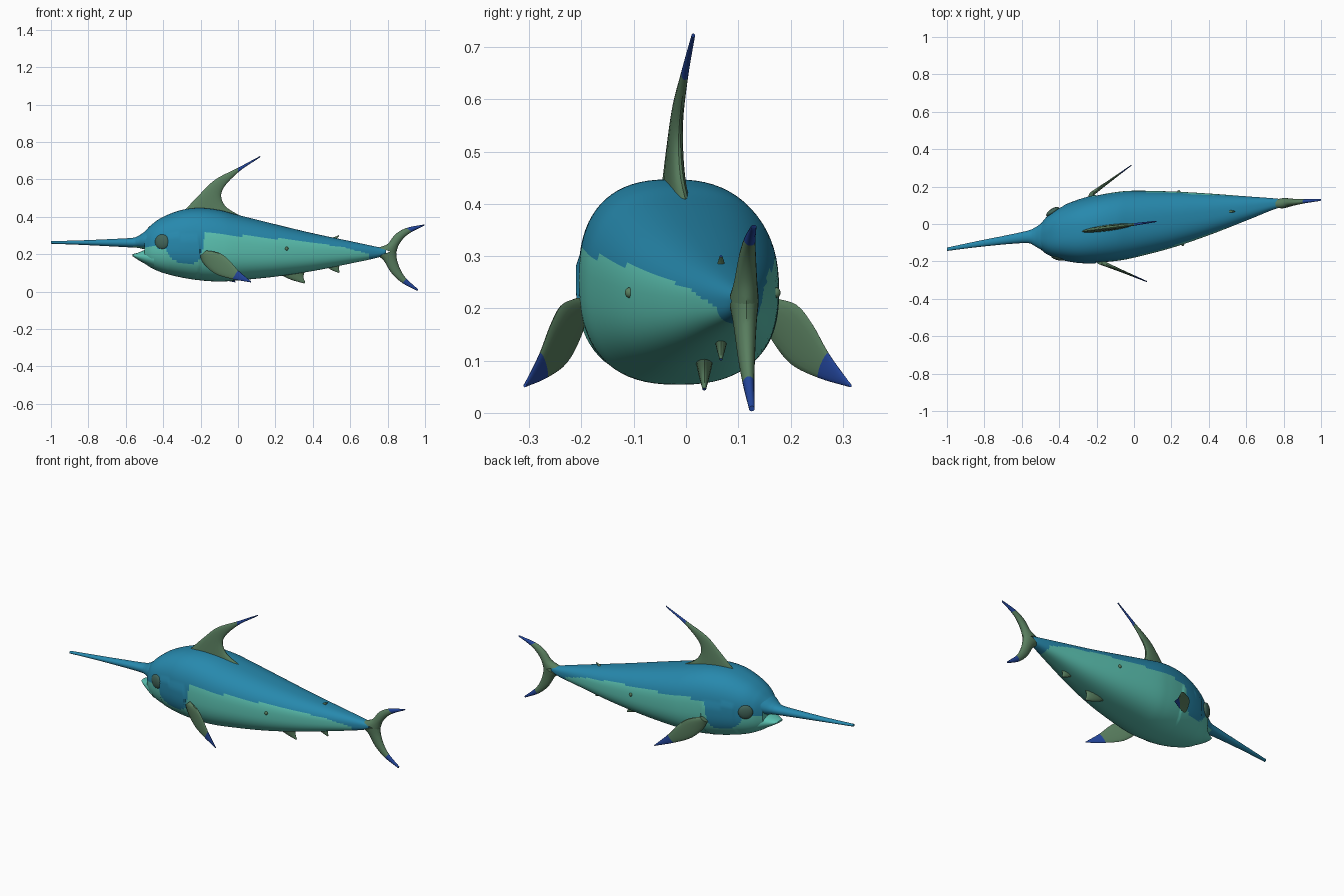
import bpy, bmesh, math
from mathutils import Vector

old = bpy.data.objects.get("Cube")
if old:
    bpy.data.objects.remove(old, do_unlink=True)


def material(name, rgb):
    m = bpy.data.materials.new(name)
    m.use_nodes = True
    m.diffuse_color = (*rgb, 1)
    m.node_tree.nodes["Principled BSDF"].inputs["Base Color"].default_value = (*rgb, 1)
    return m


BLUE = material("ocean blue", (0.02, 0.25, 0.42))
MINT = material("mint belly", (0.107, 0.55, 0.45))
OLIVE = material("olive fin", (0.10, 0.21, 0.115))
NAVY = material("navy fin tip", (0.017, 0.061, 0.33))
EYE = material("dark green eye", (0.055, 0.13, 0.10))


def spline(points, steps):
    """Resample a list of tuples as a Catmull-Rom curve."""
    p = [Vector(q) for q in points]
    p = [2 * p[0] - p[1]] + p + [2 * p[-1] - p[-2]]
    out = []
    for i in range(1, len(p) - 2):
        a, b, c, d = p[i - 1:i + 3]
        for k in range(steps):
            t = k / steps
            out.append(0.5 * (2 * b + (c - a) * t + (2 * a - 5 * b + 4 * c - d) * t * t
                              + (3 * b - a - 3 * c + d) * t ** 3))
    return out + [p[-2]]


def lerp_table(table, x):
    for (x0, y0), (x1, y1) in zip(table, table[1:]):
        if x <= x1:
            return y0 + (y1 - y0) * max(0, (x - x0) / (x1 - x0))
    return table[-1][1]


def smooth(obj, angle=35):
    bpy.ops.object.select_all(action='DESELECT')
    obj.select_set(True)
    bpy.context.view_layer.objects.active = obj
    bpy.ops.object.shade_smooth_by_angle(angle=math.radians(angle))


def loft(name, rings, mats, rule):
    """Skin closed rings, cap the ends, colour faces by a rule on their centre."""
    bm = bmesh.new()
    loops = [[bm.verts.new(p) for p in r] for r in rings]
    n = len(loops[0])
    for a, b in zip(loops, loops[1:]):
        for i in range(n):
            bm.faces.new((a[i], a[(i + 1) % n], b[(i + 1) % n], b[i]))
    bm.faces.new(loops[0])
    bm.faces.new(loops[-1])
    bmesh.ops.recalc_face_normals(bm, faces=bm.faces)
    for f in bm.faces:
        f.material_index = rule(f.calc_center_median())
    me = bpy.data.meshes.new(name)
    bm.to_mesh(me)
    bm.free()
    for m in mats:
        me.materials.append(m)
    obj = bpy.data.objects.new(name, me)
    bpy.context.collection.objects.link(obj)
    smooth(obj)
    return obj


# Lower limit of the blue back along the fish, dipping over the gill cover
EDGE = [(-0.56, .245), (-.39, .235), (-.37, .19), (-.33, .16), (-.24, .15), (-.205, .17),
        (-.195, .22), (-.18, .31), (0, .30), (.2, .285), (.4, .265), (.6, .235),
        (.73, .2), (.75, 0)]


def skin(c):
    if c.x < -0.56:
        return 0
    return 0 if c.z > lerp_table(EDGE, c.x + 0.12 * (c.y + 0.18)) else 1


def section(s, power=2.5, n=72):
    """Rounded-box ring from (x, y low, y high, z low, z high)."""
    x, y0, y1, z0, z1 = s
    ring = []
    for i in range(n):
        a = 2 * math.pi * i / n
        c, d = (math.copysign(abs(v) ** (2 / power), v) for v in (math.cos(a), math.sin(a)))
        z = (z0 + z1 + (z1 - z0) * d) / 2
        # gill cover stands slightly proud of the flank
        gill = -0.2 - 1.2 * (z - 0.2) ** 2
        k = 1.03 if -0.38 < x < gill and z < 0.3 else 1
        ring.append((x, (y0 + y1 + (y1 - y0) * c * k) / 2, z))
    return ring


body = [(-.50, -.135, 0, .15, .32), (-.46, -.165, .045, .125, .36),
        (-.4, -.185, .085, .10, .40), (-.3, -.203, .125, .075, .437),
        (-.2, -.205, .152, .06, .447), (-.1, -.198, .17, .054, .436),
        (0, -.18, .178, .06, .41), (.2, -.128, .174, .08, .36), (.4, -.06, .163, .11, .312),
        (.6, .018, .148, .15, .27), (.74, .075, .138, .18, .24), (.79, .09, .132, .2, .23)]
loft("body", [section(s) for s in spline(body, 14)], [BLUE, MINT], skin)

# Upper snout running into the long bill
bill = [(-.44, -.15, .04, .235, .36), (-.5, -.135, 0, .228, .32), (-.535, -.115, -.022, .234, .297),
        (-.57, -.102, -.036, .236, .287), (-.68, -.108, -.06, .242, .281),
        (-.84, -.124, -.092, .25, .274), (-1, -.144, -.126, .256, .27)]
loft("snout_and_bill", [section(s, 2.1, 40) for s in spline(bill, 8)], [BLUE, MINT], skin)

# Lower jaw, leaving an open mouth under the snout
jaw = [(-.45, -.16, .035, .125, .235), (-.5, -.135, 0, .15, .222),
       (-.535, -.115, -.025, .17, .208), (-.565, -.095, -.045, .19, .2)]
loft("lower_jaw", [section(s, 2.2, 40) for s in spline(jaw, 6)], [MINT], lambda c: 0)


def fin(name, lead, trail, place, thick, tip=0.78):
    """Lens-shaped blade between a leading and trailing edge, with a navy tip."""
    a, b = spline(lead, 5), spline(trail, 5)
    rings, half = [], 8
    for j, (p, q) in enumerate(zip(a, b)):
        w = thick * (1 - 0.8 * j / (len(a) - 1))
        ring = []
        for i in range(2 * half):
            ang = math.pi * i / half
            m = p.lerp(q, (1 - math.cos(ang)) / 2)
            x, y = place(m.x)
            ring.append((x, y + w / 2 * math.sin(ang), m.y))
        rings.append(ring)
    obj = loft(name, rings, [OLIVE, NAVY], lambda c: 0)
    first_tip_face = int(tip * (len(rings) - 1)) * 2 * half
    for f in obj.data.polygons:
        f.material_index = int(f.index >= first_tip_face and f.index != len(obj.data.polygons) - 2)
    return obj


fin("dorsal_fin",
    [(-.29, .43), (-.2, .525), (-.12, .6), (0, .662), (.12, .726)],
    [(.02, .40), (-.07, .46), (-.085, .54), (0, .637), (.118, .718)],
    lambda x: (x, -0.04 + 0.135 * (x + 0.28)), 0.035)


def tail_line(x):
    return x, 0.108 + 0.09 * (x - 0.76)


fin("tail_upper_lobe",
    [(.75, .235), (.8, .255), (.84, .305), (.9, .34), (1, .36)],
    [(.845, .205), (.86, .25), (.89, .29), (.93, .32), (.995, .352)], tail_line, 0.055)
fin("tail_lower_lobe",
    [(.75, .19), (.78, .165), (.82, .1), (.88, .045), (.96, .003)],
    [(.845, .225), (.85, .17), (.87, .115), (.9, .07), (.962, .013)], tail_line, 0.055)

# Pectoral fins sweep back and outwards on both sides
pec_lead = [(-.205, .19), (-.18, .145), (-.12, .095), (-.03, .067), (.07, .049)]
pec_trail = [(-.17, .22), (-.1, .207), (-.05, .17), (0, .115), (.068, .056)]
fin("right_pectoral_fin", pec_lead, pec_trail,
    lambda x: (x, -0.195 - 0.42 * (x + 0.2)), 0.03)
fin("left_pectoral_fin", pec_lead, pec_trail,
    lambda x: (-0.24 + 0.84 * (x + 0.2), 0.15 + 0.61 * (x + 0.2)), 0.03)

# Small fins along the belly and tail stalk
fin("front_belly_fin", [(.22, .095), (.28, .065), (.355, .043)],
    [(.36, .115), (.35, .08), (.36, .048)], lambda x: (x, 0.035), 0.036, 1)
fin("rear_belly_fin", [(.47, .135), (.5, .115), (.54, .1)],
    [(.545, .15), (.54, .125), (.543, .104)], lambda x: (x, 0.067), 0.026, 1)
fin("rear_back_fin", [(.48, .28), (.51, .29), (.54, .302)],
    [(.54, .262), (.527, .28), (.541, .298)], lambda x: (x, 0.067), 0.024, 1)


def button(name, loc, size, yaw, mat):
    bpy.ops.mesh.primitive_uv_sphere_add(segments=24, ring_count=12, location=loc,
                                         rotation=(0, 0, math.radians(yaw)))
    o = bpy.context.object
    o.name = name
    o.scale = size
    o.data.materials.append(mat)
    smooth(o)


# Eyes and flank spots
button("right_eye", (-.405, -.178, .266), (.04, .016, .04), -14, EYE)
button("left_eye", (-.435, .066, .266), (.04, .016, .04), 33, EYE)
button("right_flank_spot", (.26, -.108, .23), (.009, .009, .01), 18, OLIVE)
button("left_flank_spot", (.24, .172, .23), (.009, .009, .01), 0, OLIVE)
